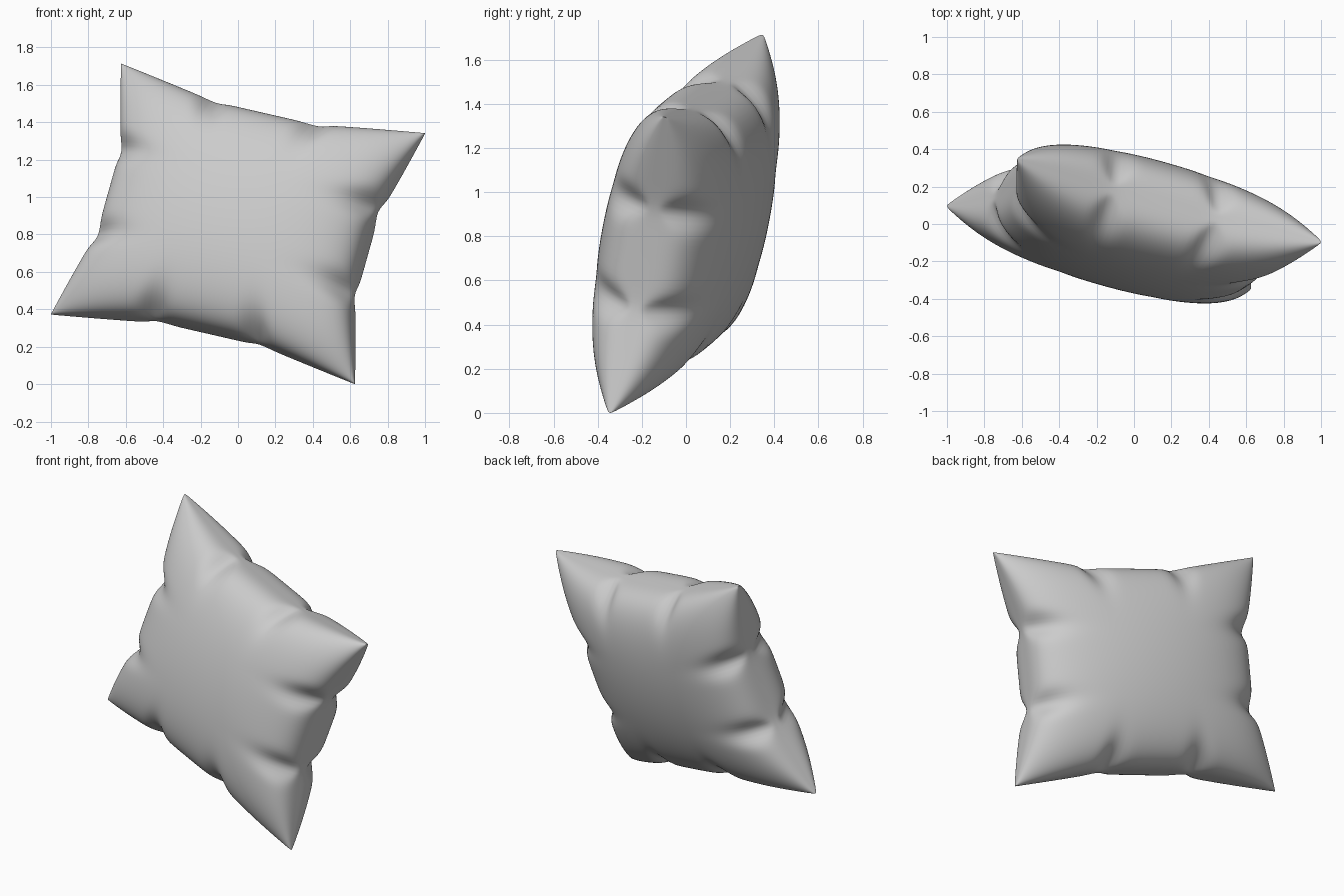
import bpy, bmesh, math
from mathutils import Vector, Matrix

if "Cube" in bpy.data.objects:
    bpy.data.objects.remove(bpy.data.objects["Cube"])

HALF_W, HALF_H = 0.862, 0.707     # corner positions in the pillow's own plane
DIP_W, DIP_H = 0.142, 0.100       # how far the seams pull in between corners
THICK = 0.325                     # half thickness at the centre
N = 140

def cluster(i):
    # Spacing that gets finer towards the seams
    t = 2 * i / N - 1
    return math.copysign(1 - (1 - abs(t)) ** 3, t)

def dip(t):
    # 0 at a corner, levelling off to 1 past the pinch point
    x = (1 - abs(t)) / 0.667
    return 0.5 * (1 + x - math.sqrt((1 - x) ** 2 + 0.006))

def pinch(along, across, size):
    # Gathered fold beside the seam, a third of the way along it
    d = (1 - abs(across)) / 0.13
    return 0.6 * math.exp(-((abs(along) - 0.34) / (0.065 / size)) ** 2) * math.exp(-d ** 1.3)

def height(a, b):
    base = max(0, (1 - a * a) * (1 - b * b)) ** 0.31
    corner = 1 - 0.5 * (a * b) ** 4
    folds = (1 - pinch(a, b, HALF_W)) * (1 - pinch(b, a, HALF_H))
    return THICK * base * corner * folds

# Pillow shell: a front and a back sheet joined at the seam
bm = bmesh.new()
params = [cluster(i) for i in range(N + 1)]
for side in (1, -1):
    rows = []
    for b in params:
        rows.append([bm.verts.new((a * (HALF_W - DIP_W * dip(b)),
                                   b * (HALF_H - DIP_H * dip(a)),
                                   side * height(a, b))) for a in params])
    for j in range(N):
        for i in range(N):
            q = [rows[j][i], rows[j][i + 1], rows[j + 1][i + 1], rows[j + 1][i]]
            bm.faces.new(q if side > 0 else q[::-1])
bmesh.ops.remove_doubles(bm, verts=bm.verts, dist=1e-6)

# Lean and turn the pillow onto its lowest corner
u = Vector((0.942, -0.257, -0.216)).normalized()
v = Vector((0.270, 0.174, 0.947))
v = (v - u * v.dot(u)).normalized()
n = u.cross(v)
turn = Matrix((u, v, n)).transposed().to_4x4()
bmesh.ops.transform(bm, matrix=turn, verts=bm.verts)
low = min(p.co.z for p in bm.verts)
bmesh.ops.translate(bm, vec=(0, 0, -low), verts=bm.verts)

mesh = bpy.data.meshes.new("pillow")
bm.to_mesh(mesh)
bm.free()
mesh.polygons.foreach_set("use_smooth", [True] * len(mesh.polygons))
pillow = bpy.data.objects.new("pillow", mesh)
bpy.context.collection.objects.link(pillow)
